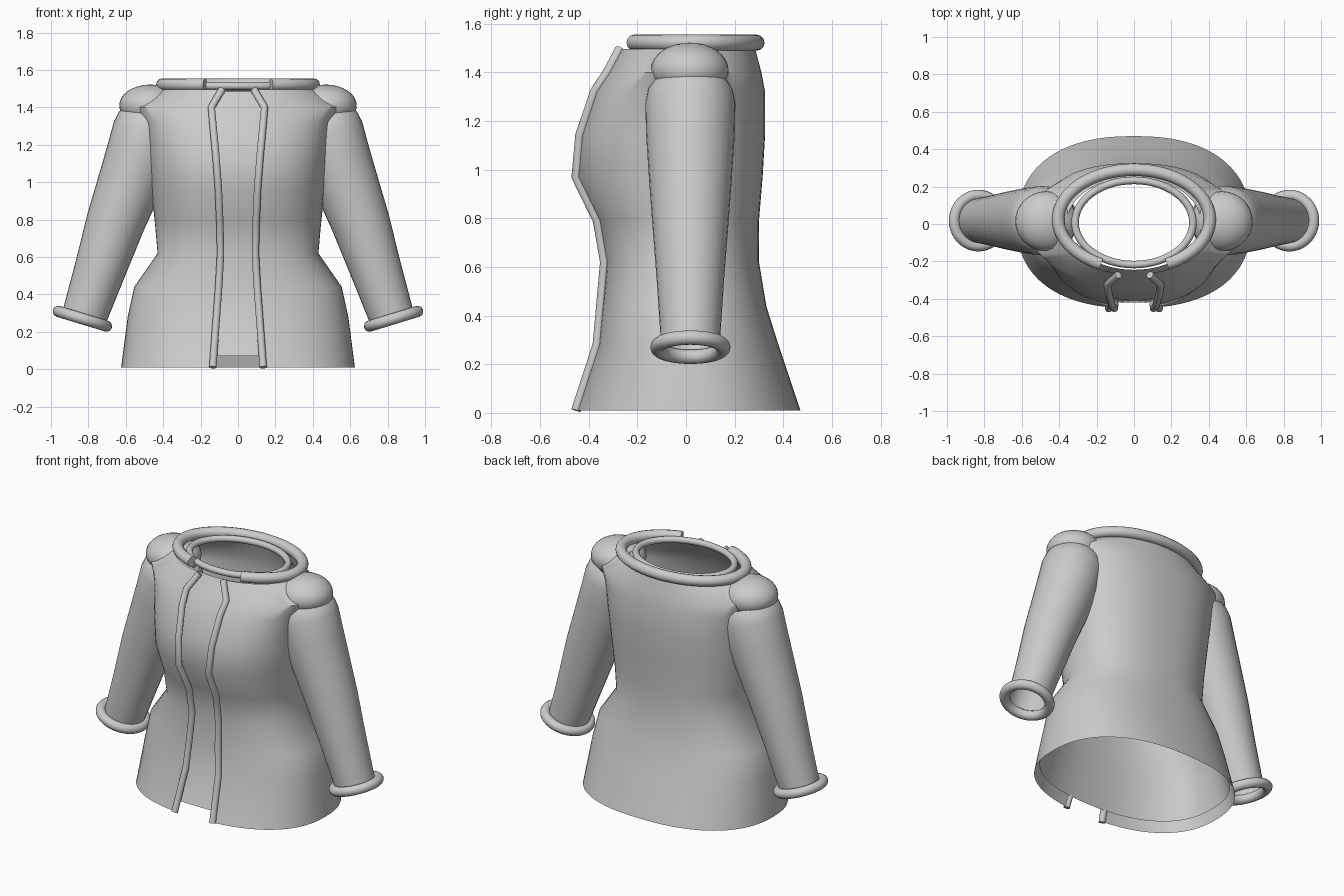
import bpy, bmesh, math
from mathutils import Vector, Matrix

if "Cube" in bpy.data.objects:
    bpy.data.objects.remove(bpy.data.objects["Cube"])

cloth = bpy.data.materials.new("light_grey_cloth")
cloth.diffuse_color = (0.6, 0.6, 0.6, 1)
cloth.use_nodes = True
cloth.node_tree.nodes["Principled BSDF"].inputs["Base Color"].default_value = cloth.diffuse_color


def finish(obj, angle=50):
    obj.data.materials.clear()
    obj.data.materials.append(cloth)
    bpy.ops.object.select_all(action='DESELECT')
    obj.select_set(True)
    bpy.context.view_layer.objects.active = obj
    bpy.ops.object.shade_smooth_by_angle(angle=math.radians(angle))
    return obj


def loft(name, rings, closed=True):
    """Skin a list of equally long rings of points."""
    bm = bmesh.new()
    rows = [[bm.verts.new(p) for p in r] for r in rings]
    n = len(rows[0])
    for a, b in zip(rows, rows[1:]):
        for i in range(n if closed else n - 1):
            j = (i + 1) % n
            bm.faces.new((a[i], a[j], b[j], b[i]))
    me = bpy.data.meshes.new(name)
    bm.to_mesh(me)
    bm.free()
    obj = bpy.data.objects.new(name, me)
    bpy.context.collection.objects.link(obj)
    return finish(obj)


def tube(name, pts, radius, closed=False):
    """Round piping along a path."""
    cu = bpy.data.curves.new(name, 'CURVE')
    cu.dimensions = '3D'
    cu.bevel_depth = radius
    cu.bevel_resolution = 4
    cu.use_fill_caps = True
    sp = cu.splines.new('POLY')
    sp.points.add(len(pts) - 1)
    for p, co in zip(sp.points, pts):
        p.co = (*co, 1)
    sp.use_cyclic_u = closed
    obj = bpy.data.objects.new(name, cu)
    bpy.context.collection.objects.link(obj)
    bpy.ops.object.select_all(action='DESELECT')
    obj.select_set(True)
    bpy.context.view_layer.objects.active = obj
    bpy.ops.object.convert(target='MESH')
    return finish(bpy.context.object)


# Body sections: height, half width, front y, back y, half width of front opening
body = [
    (0.01, 0.625, -0.450, 0.470, 0.135),
    (0.28, 0.590, -0.360, 0.380, 0.115),
    (0.44, 0.555, -0.345, 0.330, 0.103),
    (0.62, 0.430, -0.330, 0.300, 0.093),
    (0.79, 0.445, -0.360, 0.300, 0.097),
    (0.97, 0.465, -0.450, 0.315, 0.105),
    (1.14, 0.485, -0.435, 0.325, 0.118),
    (1.32, 0.510, -0.375, 0.325, 0.135),
    (1.40, 0.577, -0.325, 0.310, 0.142),
    (1.495, 0.41, -0.270, 0.285, 0.085),
]


def section(z, hw, yf, yb, start, count, power):
    """Rounded section starting at angle `start` from the front, running round the back."""
    e, out = 2 / power, []
    for i in range(count):
        t = start + (2 * math.pi - 2 * start) * i / (count - 1)
        s, c = math.sin(t), math.cos(t)
        x = hw * math.copysign(abs(s) ** e, s)
        y = (yf if c > 0 else yb) * abs(c) ** e
        out.append((x, y, z))
    return out


# Jacket shell, open at the front
rings, edge = [], []
for z, hw, yf, yb, gap in body:
    power = 2.0 if z > 1.35 else 2.35
    start = math.asin((gap / hw) ** (power / 2))
    ring = section(z, hw, yf, yb, start, 65, power)
    rings.append(ring)
    edge.append(Vector(ring[0]) + Vector((0, -0.008, 0)))
loft("jacket_body", rings, closed=False)

# Piping down both front edges
for side, label in ((1, "left"), (-1, "right")):
    tube("front_piping_" + label, [(p.x * side, p.y, p.z) for p in edge], 0.02)

# Inner layer, slightly smaller with a raised hem
inner = []
for z, hw, yf, yb, gap in body:
    d = 0.03
    row = (max(z, 0.07), hw - d, yf + d, yb - d)
    if z > 1.45:
        row = (1.485, 0.36, -0.245, 0.25)
    inner.append(section(*row, 0, 65, 2.0 if z > 1.35 else 2.35)[:-1])
loft("inner_layer", inner)


def arc(a, b, cy, z, t0, t1, n):
    return [(a * math.sin(t), cy - b * math.cos(t), z)
            for t in (t0 + (t1 - t0) * i / n for i in range(n + 1))]


# Open collar roll and closed inner neckband
g = 0.45
tube("collar_roll", arc(0.405, 0.265, 0.025, 1.522, g, 2 * math.pi - g, 56), 0.033)
tube("inner_neckband", arc(0.315, 0.225, 0.008, 1.515, 0, 2 * math.pi, 56)[:-1], 0.02, True)

# Sleeve sections: centre x, centre z, radius
sleeve = [(0.460, 1.355, 0.155), (0.470, 1.325, 0.175), (0.487, 1.27, 0.185),
          (0.525, 1.14, 0.182), (0.590, 0.96, 0.170), (0.655, 0.785, 0.157),
          (0.735, 0.54, 0.138), (0.825, 0.27, 0.120)]
tilt = math.radians(17)
for side, label in ((1, "left"), (-1, "right")):
    rings = []
    for cx, cz, r in sleeve:
        ring = []
        for i in range(32):
            t = 2 * math.pi * i / 32 * side
            u = r * math.cos(t)
            ring.append((side * (cx + u * math.cos(tilt)), 0.018 + r * math.sin(t),
                         cz + u * math.sin(tilt)))
        rings.append(ring)
    loft("sleeve_" + label, rings)

    # Rounded shoulder cap
    bpy.ops.mesh.primitive_uv_sphere_add(segments=32, ring_count=16, radius=1,
                                         location=(side * 0.47, 0.015, 1.41))
    cap = bpy.context.object
    cap.name = "shoulder_cap_" + label
    cap.scale = (0.165, 0.16, 0.112)
    finish(cap)

    # Cuff roll
    bpy.ops.mesh.primitive_torus_add(major_radius=0.135, minor_radius=0.03,
                                     major_segments=40, minor_segments=12,
                                     location=(side * 0.832, 0.018, 0.27),
                                     rotation=(0, -side * tilt, 0))
    cuff = bpy.context.object
    cuff.name = "cuff_" + label
    finish(cuff)
